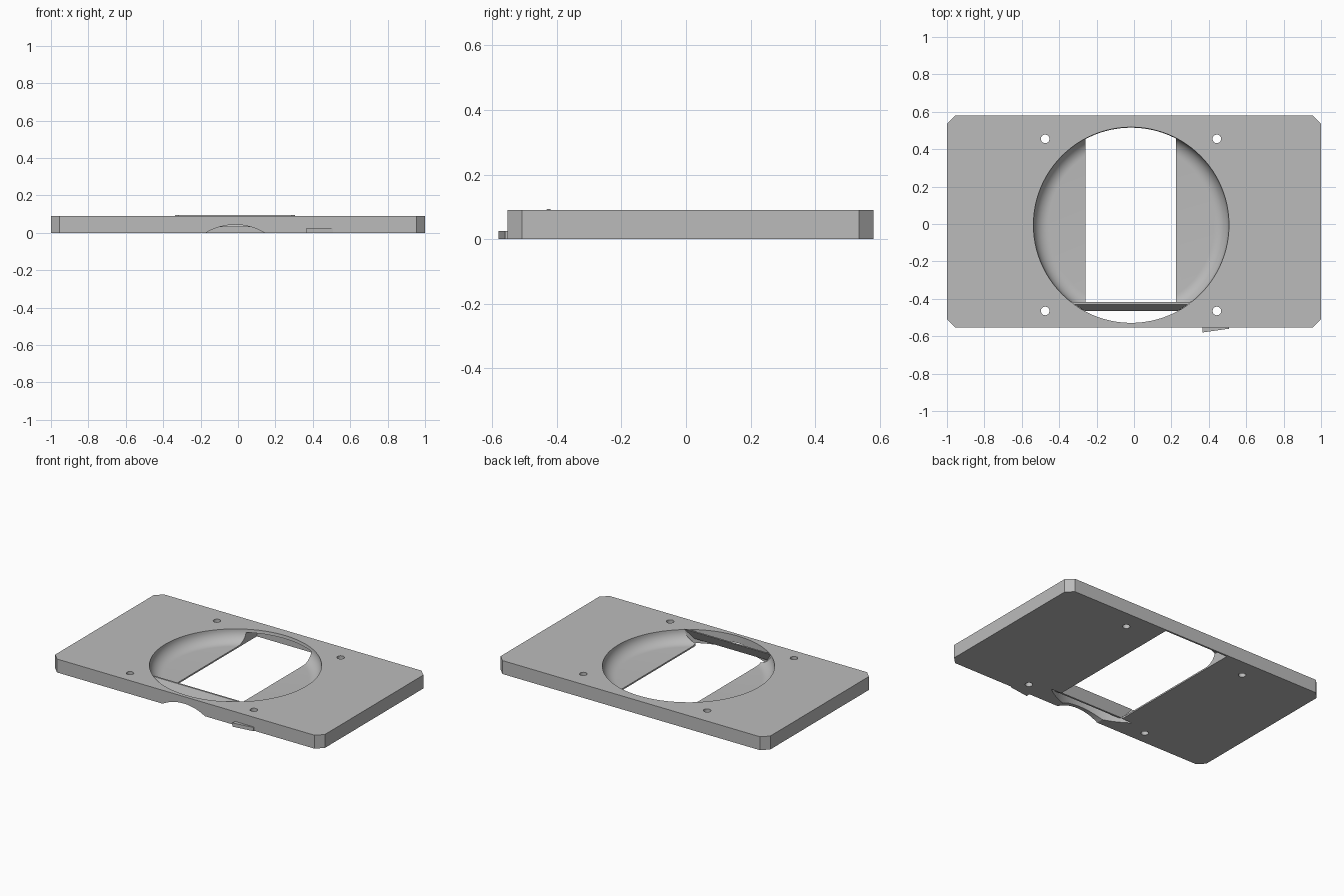
import bpy, bmesh, math
from mathutils import Vector

if "Cube" in bpy.data.objects:
    bpy.data.objects.remove(bpy.data.objects["Cube"], do_unlink=True)

grey = bpy.data.materials.new("plain grey")
grey.use_nodes = True
colour = (0.5, 0.5, 0.5, 1)
grey.diffuse_color = colour
grey.node_tree.nodes["Principled BSDF"].inputs["Base Color"].default_value = colour

CX, CY, R = -0.015, -0.005, 0.523      # round opening
TOP, FRONT, BACK = 0.09, -0.553, 0.58  # plate limits
CHORD = -0.42                          # front end of the dish floor
FLOOR = 0.01


def finish(name, bm):
    bmesh.ops.recalc_face_normals(bm, faces=bm.faces)
    mesh = bpy.data.meshes.new(name)
    bm.to_mesh(mesh)
    bm.free()
    mesh.materials.append(grey)
    obj = bpy.data.objects.new(name, mesh)
    bpy.context.collection.objects.link(obj)
    return obj


def prism(name, points, offset):
    """Extrude a flat 3D outline along an offset."""
    bm = bmesh.new()
    face = bm.faces.new([bm.verts.new(p) for p in points])
    out = bmesh.ops.extrude_face_region(bm, geom=[face])
    moved = [v for v in out["geom"] if isinstance(v, bmesh.types.BMVert)]
    bmesh.ops.translate(bm, verts=moved, vec=Vector(offset))
    return finish(name, bm)


def box(name, x0, x1, y0, y1, z0, z1):
    return prism(name, [(x0, y0, z0), (x1, y0, z0), (x1, y1, z0), (x0, y1, z0)],
                 (0, 0, z1 - z0))


def circle(x, y, z, r, n):
    return [(x + r * math.cos(a), y + r * math.sin(a), z)
            for a in (2 * math.pi * i / n for i in range(n))]


def half_chord(y, r=R):
    return math.sqrt(r * r - (y - CY) ** 2)


def cut(target, cutter):
    mod = target.modifiers.new(cutter.name, "BOOLEAN")
    mod.operation = "DIFFERENCE"
    mod.solver = "EXACT"
    mod.object = cutter
    cutters.append(cutter)


cutters = []

# Plate with chamfered corners
c = 0.045
plate = prism("plate", [(-1 + c, FRONT, 0), (1 - c, FRONT, 0), (1, FRONT + c, 0),
                        (1, BACK - c, 0), (1 - c, BACK, 0), (-1 + c, BACK, 0),
                        (-1, BACK - c, 0), (-1, FRONT + c, 0)], (0, 0, TOP))

# Round dish with a rounded lower edge
bm = bmesh.new()
fillet = TOP - FLOOR
profile = [(R, TOP + 0.05)]
for i in range(11):
    a = math.pi / 2 * i / 10
    profile.append((R - fillet + fillet * math.cos(a), TOP - fillet * math.sin(a)))
rings = [[bm.verts.new(p) for p in circle(CX, CY, z, r, 96)] for r, z in profile]
for upper, lower in zip(rings, rings[1:]):
    for i in range(96):
        j = (i + 1) % 96
        bm.faces.new((upper[i], upper[j], lower[j], lower[i]))
bm.faces.new(rings[0])
bm.faces.new(rings[-1])
cut(plate, finish("dish_cutter", bm))

# Central slot, running under the back rim
cut(plate, box("slot_cutter", -0.258, 0.225, CHORD - 0.02, 0.568, -0.05, 0.07))

# Through opening in front of the dish floor
rad = R + 0.0005
end = math.asin((CHORD - CY) / rad)
arc = [math.pi - end + (math.pi + 2 * end) * i / 32 for i in range(33)]
cut(plate, prism("segment_cutter", [(CX + rad * math.cos(a), CY + rad * math.sin(a), -0.06)
                                    for a in arc], (0, 0, 0.2)))

# Shallow arch in the front edge
arch = []
for i in range(49):
    a = 2 * math.pi * i / 96
    arch.append((CX + 0.307 * math.cos(a), -0.7, -0.264 + 0.307 * math.sin(a)))
cut(plate, prism("arch_cutter", arch, (0, 0.26, 0)))

# Screw holes
for x in (-0.475, 0.443):
    for y in (-0.465, 0.455):
        cut(plate, prism("screw_hole_cutter", circle(x, y, -0.07, 0.023, 32), (0, 0, 0.25)))

# Apply the cuts and remove the cutters
bpy.context.view_layer.update()
result = bpy.data.meshes.new_from_object(
    plate.evaluated_get(bpy.context.evaluated_depsgraph_get()))
plate.modifiers.clear()
plate.data = result
for obj in cutters:
    bpy.data.objects.remove(obj, do_unlink=True)

# Leaning blade across the opening
bm = bmesh.new()
section = [(-0.418, 0.094), (-0.430, 0.094), (-0.465, 0.03), (-0.453, 0.03)]
ends = [[bm.verts.new((CX + s * half_chord(y), y, z)) for y, z in section] for s in (-1, 1)]
for side in ends:
    bm.faces.new(side)
for i in range(4):
    j = (i + 1) % 4
    bm.faces.new((ends[0][i], ends[0][j], ends[1][j], ends[1][i]))
finish("cross_blade", bm)

# Small wedge catch on the front edge
prism("front_catch", [(0.365, FRONT, 0), (0.365, -0.58, 0), (0.507, -0.56, 0),
                      (0.507, FRONT, 0)], (0, 0, 0.025))

# Smooth the dish, keep the edges crisp
bpy.ops.object.select_all(action="DESELECT")
plate.select_set(True)
bpy.context.view_layer.objects.active = plate
bpy.ops.object.shade_smooth_by_angle(angle=math.radians(30))
